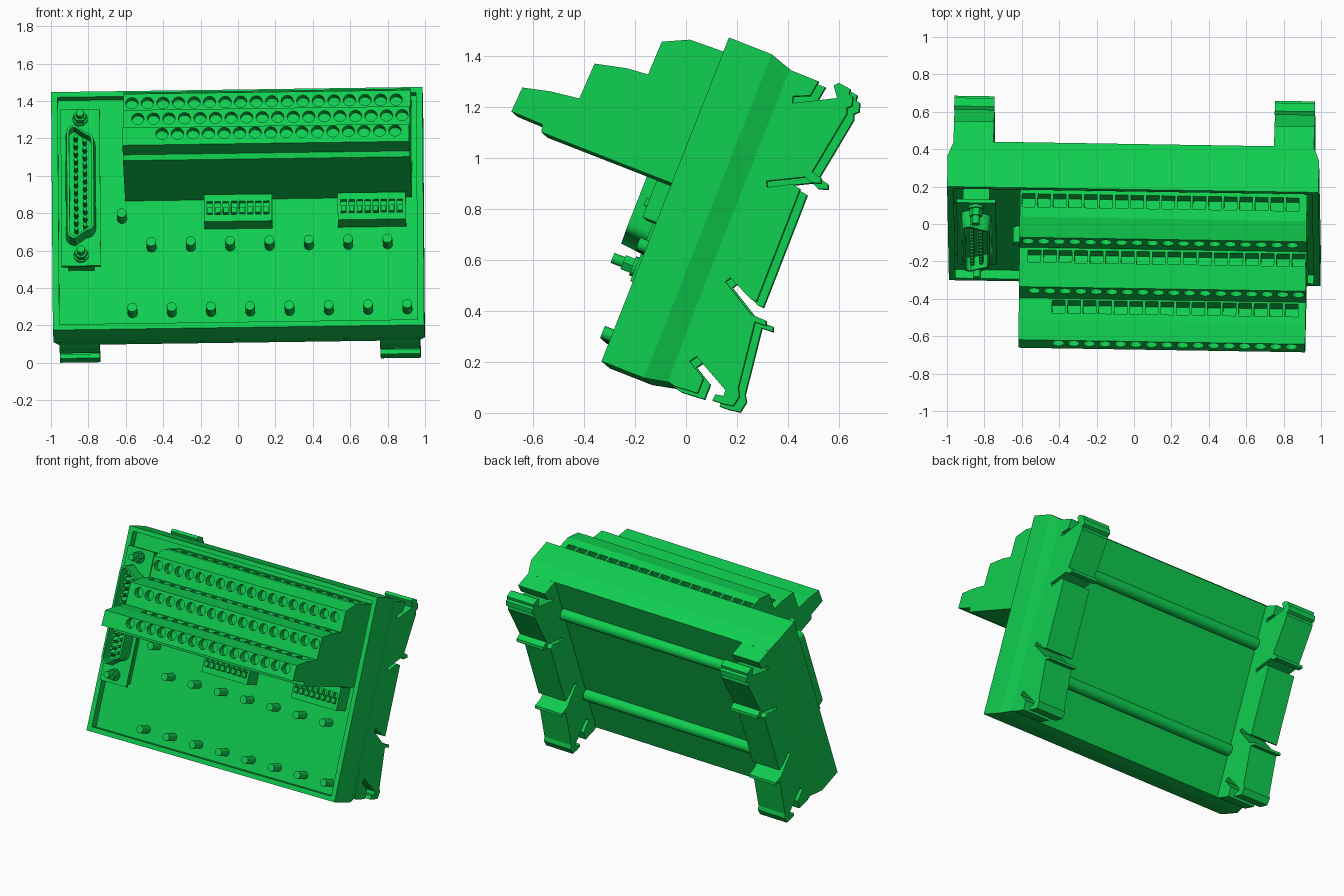
import bpy, bmesh, math
from mathutils import Matrix, Vector

if "Cube" in bpy.data.objects:
    bpy.data.objects.remove(bpy.data.objects["Cube"])

# Module frame: x = width, v = up the tilted board, w = out of the board front
ex = Vector((1, -.016, .014)).normalized()
ev = Vector((0, .366, .930))
ev = (ev - ex * ev.dot(ex)).normalized()
ew = ex.cross(ev)
M = Matrix((ex, ev, ew)).transposed().to_4x4()
M.translation.x = .008
MI = M.inverted()

green = bpy.data.materials.new("green plastic")
green.diffuse_color = (.005, .62, .08, 1)
green.use_nodes = True
green.node_tree.nodes["Principled BSDF"].inputs["Base Color"].default_value = green.diffuse_color


def loft(bm, rings):
    vr = [[bm.verts.new(p) for p in r] for r in rings]
    n = len(vr[0])
    for a, b in zip(vr, vr[1:]):
        for i in range(n):
            bm.faces.new((a[i], a[(i + 1) % n], b[(i + 1) % n], b[i]))
    bm.faces.new(vr[0][::-1])
    bm.faces.new(vr[-1])


def column(bm, pts, w0, w1):
    loft(bm, [[(x, v, w) for x, v in pts] for w in (w0, w1)])


def prism(bm, pts, x0, x1):
    loft(bm, [[(x, v, w) for v, w in pts] for x in (x0, x1)])


def rect(x0, x1, v0, v1):
    return [(x0, v0), (x1, v0), (x1, v1), (x0, v1)]


def box(bm, x0, x1, v0, v1, w0, w1):
    column(bm, rect(x0, x1, v0, v1), w0, w1)


def circle(x, v, r, n=16):
    return [(x + r * math.cos(2 * math.pi * i / n), v + r * math.sin(2 * math.pi * i / n)) for i in range(n)]


def local(pts, x=.95):
    """side view (y, z) points -> (v, w)"""
    return [tuple((MI @ Vector((x, y, z))).yz) for y, z in pts]


def finish(name, bm, smooth=False):
    bmesh.ops.recalc_face_normals(bm, faces=bm.faces[:])
    me = bpy.data.meshes.new(name)
    bm.to_mesh(me)
    bm.free()
    me.transform(M)
    me.materials.append(green)
    ob = bpy.data.objects.new(name, me)
    bpy.context.collection.objects.link(ob)
    if smooth:
        bpy.ops.object.select_all(action='DESELECT')
        ob.select_set(True)
        bpy.context.view_layer.objects.active = ob
        bpy.ops.object.shade_smooth_by_angle(angle=math.radians(40))
    return ob


def cut(ob, cutter):
    mod = ob.modifiers.new("cut", 'BOOLEAN')
    mod.operation, mod.solver, mod.object = 'DIFFERENCE', 'EXACT', cutter
    bpy.context.view_layer.objects.active = ob
    bpy.ops.object.modifier_apply(modifier=mod.name)
    bpy.data.objects.remove(cutter)


BOARD, RIM = .315, .365

# Housing with recessed board, rim and chamfered back
bm = bmesh.new()
levels = [(.958, .095, 1.40, BOARD), (.958, .095, 1.40, RIM), (.993, .063, 1.43, RIM),
          (.993, .063, 1.43, .185), (.962, .083, 1.40, .092)]
loft(bm, [[(x, v, w) for x, v in rect(-h, h, a, b)] for h, a, b, w in levels])
finish("housing", bm)

# Rail clip feet
foot = [(.38, 1.365), (.41, 1.35), (.52, 1.306), (.487, 1.25), (.42, 1.247), (.417, 1.22), (.593, 1.24), (.58, 1.29),
        (.60, 1.30), (.645, 1.275), (.64, 1.255), (.655, 1.245), (.652, 1.21), (.63, 1.20),
        (.632, 1.18), (.495, .95), (.53, .926), (.53, .905), (.49, .908), (.468, .93),
        (.315, .914), (.319, .89), (.417, .902), (.448, .883), (.276, .44), (.252, .452),
        (.174, .534), (.155, .519), (.256, .39), (.315, .365), (.315, .345), (.27, .36),
        (.205, .10), (.21, .07), (.185, .03), (.14, .04), (.104, .053), (.115, .076),
        (.147, .07), (.155, .092), (.041, .225), (.014, .206), (.068, .139), (.045, .08),
        (-.045, .108), (-.07, .125)]
for side, x0, x1 in (("right", .75, .964), ("left", -.964, -.75)):
    bm = bmesh.new()
    prism(bm, local(foot), x0, x1)
    finish(side + "_rail_foot", bm)

# Round bars across the back
bm = bmesh.new()
for v in (1.13, .40):
    prism(bm, circle(v, .075, .04, 20), -.735, .735)
finish("back_bars", bm, True)

# Stepped terminal block with screw holes and wire slots
block = [(.147, 1.423), (.014, 1.47), (-.096, 1.462), (-.15, 1.333), (-.23, 1.357), (-.36, 1.376),
         (-.42, 1.239), (-.534, 1.267), (-.644, 1.282), (-.687, 1.188), (-.565, 1.137),
         (-.569, 1.106), (-.057, .906), (-.01, .89), (.19, 1.405)]
bm = bmesh.new()
prism(bm, local(block), -.602, .932)
terminal = finish("terminal_block", bm)
# count, first x, hole v, face w, slot top v, slot w range
tiers = [(18, -.557, 1.265, .604, 1.37, .375, .45),
         (18, -.522, 1.09, .82, 1.175, .622, .69),
         (16, -.39, .912, 1.048, .985, .835, .905)]
bm = bmesh.new()
for n, x0, v, w, top, a, b in tiers:
    for i in range(n):
        x = x0 + .0831 * i
        column(bm, circle(x, v, .033), w - .04, w + .03)
        box(bm, x - .034, x + .034, top - .07, top + .03, a, b)
cut(terminal, finish("hole_cutter", bm))

# Indicator lamps
bm = bmesh.new()
spots = [(-.463 + .2105 * i, .548) for i in range(7)] + [(-.567 + .21 * i, .172) for i in range(8)] + [(-.62, .715)]
for x, v in spots:
    column(bm, circle(x, v, .026), BOARD - .01, .405)
finish("indicator_lamps", bm, True)

# Two switch banks with recessed levers
for name, xc in (("middle", .003), ("right", .718)):
    bm = bmesh.new()
    box(bm, xc - .182, xc + .182, .65, .805, BOARD - .01, .425)
    bank = finish(name + "_switch_bank", bm)
    holes, levers = bmesh.new(), bmesh.new()
    for i in range(8):
        x = xc + .043 * (i - 3.5)
        box(holes, x - .015, x + .015, .69, .765, .40, .45)
        box(levers, x - .013, x + .013, .695, .727, .39, .438)
    cut(bank, finish("switch_cutter", holes))
    finish(name + "_switch_levers", levers)

# Multi-pin connector: base, flange, hollow D shell
CX, CV = -.838, .862


def d_shape(inset, n=6):
    corners = [(-.08, -.335), (.08, -.29), (.08, .29), (-.08, .335)]
    r, out = .05, []
    spans = [(180, 270), (270, 360), (0, 90), (90, 180)]
    for (x, v), (a, b) in zip(corners, spans):
        cx, cv = x - math.copysign(r, x), v - math.copysign(r, v)
        for i in range(n):
            t = math.radians(a + (b - a) * i / (n - 1))
            out.append((CX + cx + (r - inset) * math.cos(t), CV + cv + (r - inset) * math.sin(t)))
    return out


bm = bmesh.new()
box(bm, CX - .07, CX + .07, CV - .44, CV + .44, BOARD - .01, .395)
box(bm, CX - .105, CX + .105, CV - .45, CV + .45, .39, .41)
finish("connector_base", bm)

bm = bmesh.new()
loft(bm, [[(x, v, w) for x, v in d_shape(k)] for k, w in
          ((0, .405), (0, .42), (.008, .50), (.022, .50), (.022, .425))])
finish("connector_shell", bm, True)

# Contact pins
bm = bmesh.new()
for n, x in ((13, CX - .024), (12, CX + .024)):
    for i in range(n):
        column(bm, circle(x, CV + .044 * (i - (n - 1) / 2), .011, 8), .42, .487)
finish("connector_pins", bm)

# Connector lock posts
bm = bmesh.new()
for v in (CV - .392, CV + .392):
    column(bm, circle(CX, v, .04, 20), .405, .425)
    column(bm, circle(CX, v, .034, 6), .425, .465)
    column(bm, circle(CX, v, .021, 16), .465, .51)
finish("connector_posts", bm)

# Stand on the floor, centred
obs = [o for o in bpy.data.objects if o.type == 'MESH']
pts = [v.co for o in obs for v in o.data.vertices]
lo = Vector([min(p[i] for p in pts) for i in range(3)])
hi = Vector([max(p[i] for p in pts) for i in range(3)])
shift = Matrix.Translation((-(lo.x + hi.x) / 2, -(lo.y + hi.y) / 2, -lo.z))
for o in obs:
    o.data.transform(shift)
